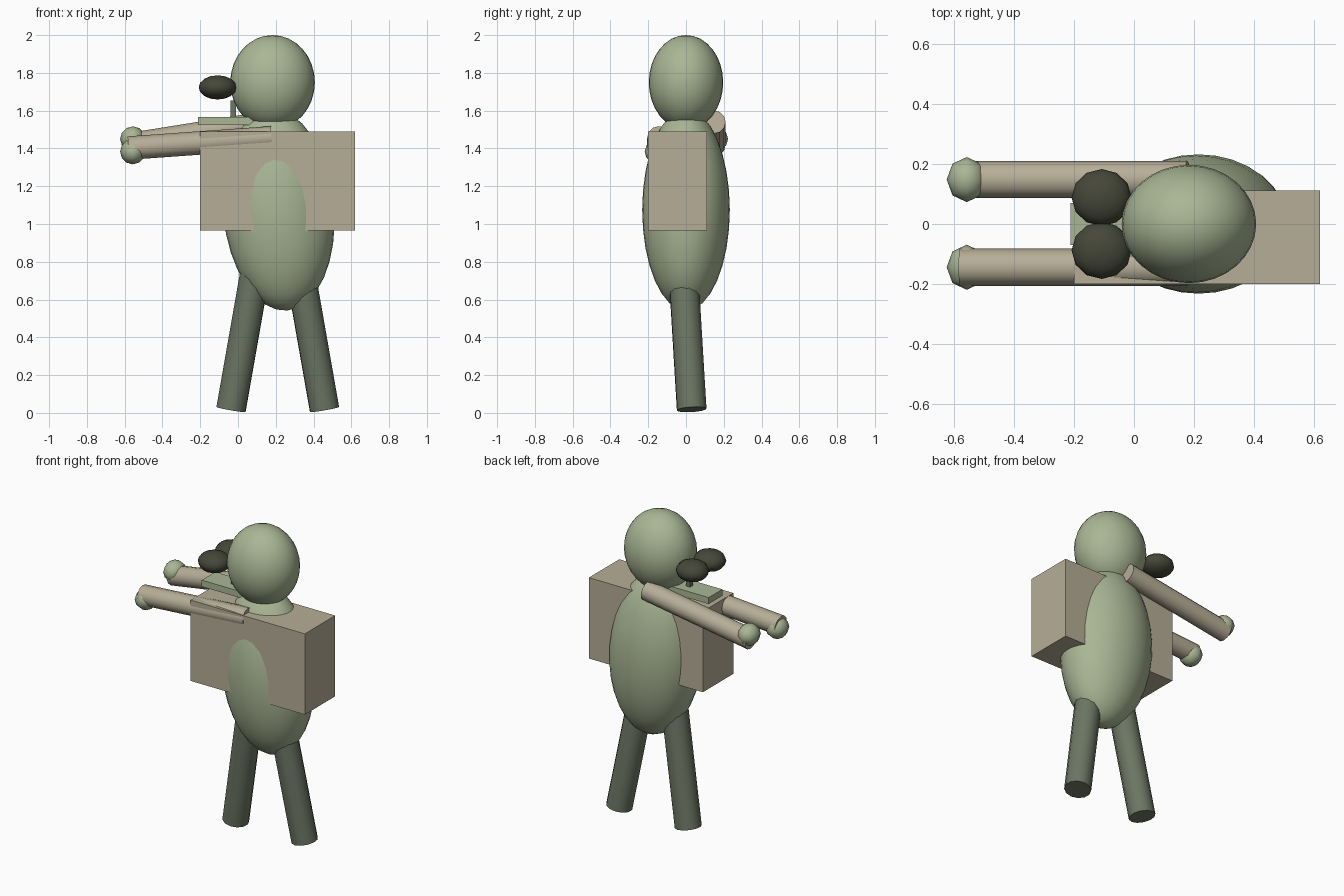
import bpy
import math
from mathutils import Vector

if "Cube" in bpy.data.objects:
    bpy.data.objects.remove(bpy.data.objects["Cube"])


def material(name, rgb):
    m = bpy.data.materials.new(name)
    m.diffuse_color = (*rgb, 1)
    m.use_nodes = True
    m.node_tree.nodes["Principled BSDF"].inputs["Base Color"].default_value = m.diffuse_color
    return m


GREEN = material("sage_green", (0.40, 0.47, 0.30))
TAN = material("tan", (0.47, 0.42, 0.31))
DARK = material("dark_green", (0.15, 0.18, 0.125))
BLACK = material("near_black", (0.06, 0.063, 0.04))


def finish(name, mat, smooth=True):
    o = bpy.context.object
    o.name = name
    o.data.materials.append(mat)
    if smooth:
        bpy.ops.object.shade_smooth_by_angle(angle=math.radians(50))
    return o


def ellipsoid(name, centre, radii, mat, segs=32, rings=16, rot=(0, 0, 0)):
    bpy.ops.mesh.primitive_uv_sphere_add(segments=segs, ring_count=rings, radius=1,
                                         location=centre, rotation=rot)
    bpy.context.object.scale = radii
    return finish(name, mat)


def rod(name, a, b, r, mat, sides=12):
    a, b = Vector(a), Vector(b)
    d = b - a
    bpy.ops.mesh.primitive_cylinder_add(vertices=sides, radius=r, depth=d.length,
                                        location=(a + b) / 2)
    o = bpy.context.object
    o.rotation_euler = d.to_track_quat('Z', 'Y').to_euler()
    return finish(name, mat)


def block(name, lo, hi, mat):
    lo, hi = Vector(lo), Vector(hi)
    bpy.ops.mesh.primitive_cube_add(size=1, location=(lo + hi) / 2)
    bpy.context.object.scale = hi - lo
    return finish(name, mat, smooth=False)


# Head and slightly leaning body
ellipsoid("head", (0.183, 0, 1.75), (0.224, 0.197, 0.25), GREEN)
ellipsoid("body", (0.215, 0, 1.075), (0.294, 0.232, 0.535), GREEN,
          rot=(0, math.radians(-5), 0))

# Pack strapped around the torso
block("pack", (-0.2, -0.2, 0.965), (0.62, 0.112, 1.49), TAN)

# Legs splayed outward
rod("left_leg", (-0.037, 0.03, 0.018), (0.109, -0.02, 0.85), 0.08, DARK)
rod("right_leg", (0.458, 0.03, 0.018), (0.312, -0.02, 0.85), 0.08, DARK)

# Arms reaching forward, with hands
rod("front_arm", (-0.58, -0.144, 1.402), (0.178, -0.144, 1.456), 0.062, TAN)
rod("rear_arm", (-0.575, 0.148, 1.42), (0.178, 0.148, 1.54), 0.062, TAN)
ellipsoid("front_hand", (-0.557, -0.144, 1.383), (0.067, 0.075, 0.067), GREEN, 8, 6)
ellipsoid("rear_hand", (-0.557, 0.148, 1.45), (0.067, 0.075, 0.067), GREEN, 8, 6)

# Bulging eyes, nose stem and flat mouth plate
for side, s in (("front", -1), ("rear", 1)):
    ellipsoid(side + "_eye", (-0.108, s * 0.088, 1.723), (0.1, 0.095, 0.064), BLACK, 12, 8)
block("nose_stem", (-0.04, -0.015, 1.55), (-0.01, 0.015, 1.655), DARK)
block("mouth_plate", (-0.212, -0.07, 1.525), (0.1, 0.07, 1.567), GREEN)
